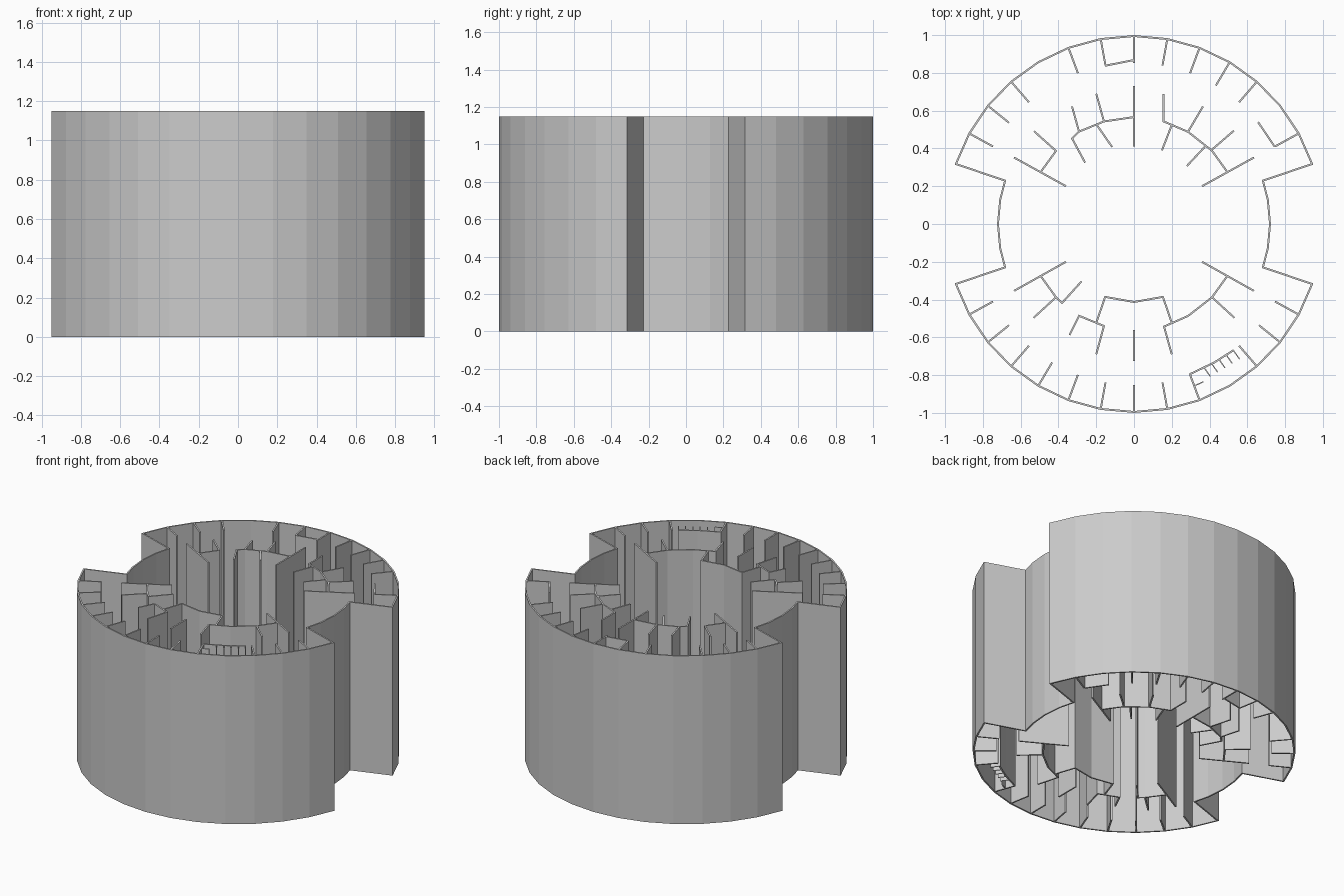
import bpy, bmesh
from math import cos, sin, radians
from mathutils import Vector

if "Cube" in bpy.data.objects:
    bpy.data.objects.remove(bpy.data.objects["Cube"])

H = 1.15          # wall height
T = 0.010         # wall thickness
STEP = 10.2       # angular module of the plan


def polar(r, deg):
    return (r * cos(radians(deg)), r * sin(radians(deg)))


def add_wall(bm, pts, t=T, closed=False):
    """Mitred ribbon along a plan polyline, extruded to full height."""
    p = [Vector(q) for q in pts]
    n = len(p)
    rings = []
    for i in range(n):
        dirs = []
        if closed or i > 0:
            dirs.append((p[i] - p[i - 1]).normalized())
        if closed or i < n - 1:
            dirs.append((p[(i + 1) % n] - p[i]).normalized())
        norms = [Vector((-d.y, d.x)) for d in dirs]
        m = sum(norms, Vector((0, 0))).normalized()
        off = m * (t / 2 / max(0.4, m.dot(norms[0])))
        a, b = p[i] + off, p[i] - off
        rings.append([bm.verts.new((v.x, v.y, z))
                      for v, z in ((a, 0), (b, 0), (b, H), (a, H))])
    for i in range(n if closed else n - 1):
        r0, r1 = rings[i], rings[(i + 1) % n]
        for k in range(4):
            bm.faces.new((r0[k], r0[(k + 1) % 4], r1[(k + 1) % 4], r1[k]))
    if not closed:
        bm.faces.new(rings[0])
        bm.faces.new(rings[-1][::-1])


def make(name, walls, t=T, closed=False):
    bm = bmesh.new()
    for w in walls:
        add_wall(bm, w, t, closed)
    bmesh.ops.recalc_face_normals(bm, faces=bm.faces)
    me = bpy.data.meshes.new(name)
    bm.to_mesh(me)
    bm.free()
    ob = bpy.data.objects.new(name, me)
    bpy.context.collection.objects.link(ob)
    return ob


def mirror_x(walls):
    return walls + [[(-x, y) for x, y in w] for w in walls]


# Outer shell: two big arcs joined by recessed side bays
RO, RI = 0.995, 0.72
shell = []
side = [-18.6, -STEP, 0, STEP, 18.6]
for base in (0, 180):
    shell += [polar(RI, base + a) for a in side]
    shell += [polar(RO, base + 90 + k * STEP) for k in range(-7, 8)]
make("outer_shell", [shell], closed=True)

# Radial partitions standing against the shell
top = [k for k in range(-6, 7) if k not in (-5, 3)]
bottom = [k for k in range(-6, 7)]
radial = [[polar(RO, 90 + k * STEP), polar(0.852, 90 + k * STEP)] for k in top]
radial += [[polar(RO, 270 + k * STEP), polar(0.852, 270 + k * STEP)]
           for k in bottom if k != 3]
make("radial_partitions", radial)

# Short cross walls at the ends of partitions
make("cross_walls", [
    [(-0.153, 0.838), (0, 0.868)],
    [polar(0.85, 28.8), polar(0.85, 39.4)],
])

# Long diagonal walls framing the central court
make("diagonal_walls", mirror_x([
    [(0.635, 0.352), (0.36, 0.2)],
    [(0.635, -0.354), (0.36, -0.2)],
]))

# Inner ring, rear half
make("rear_inner_walls", [
    [(0, 0.73), (0, 0.41)],
    [(0, 0.566), (-0.159, 0.543), (-0.291, 0.489), (-0.328, 0.453), (-0.259, 0.325)],
    [(-0.328, 0.622), (-0.291, 0.489)],
    [(-0.2, 0.69), (-0.159, 0.543)],
    [(-0.198, 0.526), (-0.116, 0.408)],
    [(0.157, 0.688), (0.157, 0.543), (0.286, 0.488), (0.413, 0.388), (0.492, 0.278)],
    [(0.2, 0.524), (0.148, 0.39)],
    [(0.286, 0.488), (0.365, 0.622)],
    [(0.378, 0.412), (0.28, 0.307)],
    [(0.408, 0.39), (0.529, 0.494)],
    [(-0.492, 0.278), (-0.413, 0.387), (-0.529, 0.491)],
])

# Inner ring, front half
make("front_inner_walls", [
    [(-0.492, -0.278), (-0.413, -0.388), (-0.381, -0.418), (-0.277, -0.303)],
    [(-0.532, -0.497), (-0.413, -0.388)],
    [(-0.2, -0.69), (-0.159, -0.54), (-0.291, -0.486), (-0.342, -0.588)],
    [(-0.2, -0.525), (-0.153, -0.386), (0, -0.413), (0.153, -0.386), (0.2, -0.523)],
    [(0, -0.56), (0, -0.725)],
    [(0.2, -0.69), (0.159, -0.543), (0.286, -0.487), (0.413, -0.388), (0.492, -0.278)],
    [(0.532, -0.497), (0.413, -0.388)],
])

# Stairwell wall with thin tread fins, between two partitions
bend = [(0.296, -0.795), (0.425, -0.733), (0.527, -0.668)]
make("stair_wall", [bend[:]])
make("stair_wall_end", [[polar(RO, 270 + 2 * STEP), bend[0]]])
fins = [[(0.325, -0.855), (0.367, -0.835)]]
for i in range(5):
    x, y = 0.370 + 0.0388 * i, -0.759 + 0.0228 * i
    fins.append([(x, y), (x + 0.034, y - 0.048)])
make("stair_fins", fins, t=0.006)
